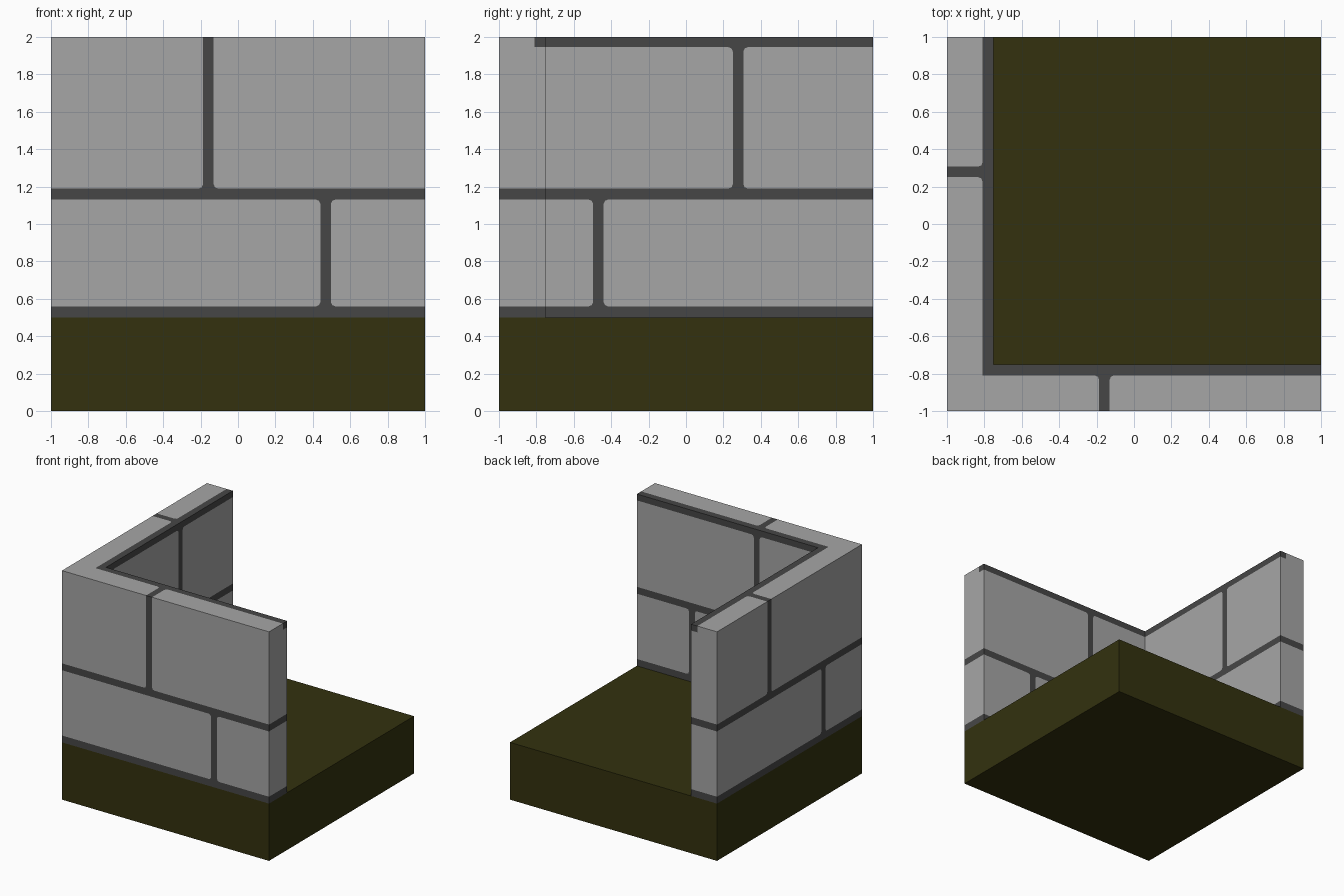
import bpy
import bmesh
from mathutils import Vector

if "Cube" in bpy.data.objects:
    bpy.data.objects.remove(bpy.data.objects["Cube"], do_unlink=True)


def material(name, rgb):
    mat = bpy.data.materials.new(name)
    mat.use_nodes = True
    mat.diffuse_color = (*rgb, 1)
    mat.node_tree.nodes["Principled BSDF"].inputs["Base Color"].default_value = (*rgb, 1)
    return mat


def make_object(name, bm, mats):
    mesh = bpy.data.meshes.new(name)
    bm.to_mesh(mesh)
    bm.free()
    for mat in mats:
        mesh.materials.append(mat)
    obj = bpy.data.objects.new(name, mesh)
    bpy.context.collection.objects.link(obj)
    return obj


stone = material("stone_grey", (0.38, 0.38, 0.38))
mortar = material("mortar_dark_grey", (0.062, 0.062, 0.062))
earth = material("earth_olive", (0.033, 0.031, 0.0045))

FLOOR, TOP = 0.5, 2.0
INNER = -0.75        # inner wall faces
CAP = -0.81          # inner border of the capping stones
RADIUS = 0.022       # rounding of the stone corners

# Ground block
bm = bmesh.new()
bmesh.ops.create_cube(bm, size=2)
for v in bm.verts:
    v.co.z = FLOOR if v.co.z > 0 else 0
make_object("ground_block", bm, [earth])

# Corner wall: L-shaped plan of three quads, extruded upwards
bm = bmesh.new()
ticks = (-1, INNER, 1)
plan = {(i, j): bm.verts.new((ticks[i], ticks[j], FLOOR))
        for i in range(3) for j in range(3) if (i, j) != (2, 2)}
for i, j in ((0, 0), (1, 0), (0, 1)):
    bm.faces.new([plan[i, j], plan[i + 1, j], plan[i + 1, j + 1], plan[i, j + 1]])
raised = bmesh.ops.extrude_face_region(bm, geom=bm.faces[:])["geom"]
bmesh.ops.translate(bm, vec=(0, 0, TOP - FLOOR),
                    verts=[g for g in raised if isinstance(g, bmesh.types.BMVert)])
bmesh.ops.recalc_face_normals(bm, faces=bm.faces[:])
hidden = [f for f in bm.faces if f.calc_center_median().z < FLOOR + 0.001]
bmesh.ops.delete(bm, geom=hidden, context='FACES')

# Joints: the mortar bands (low, high) along each axis
BEDS = ((FLOOR, 0.56), (1.13, 1.19))
CAP_BED = 1.945
JOINTS = {0: {"lower": (0.44, 0.497), "upper": (-0.187, -0.13)},
          1: {"lower": (-0.497, -0.44), "upper": (0.25, 0.307)}}

# Cut the faces along every joint and at the start of each rounded corner
cuts = {0: [CAP, CAP - RADIUS], 1: [CAP, CAP - RADIUS], 2: [CAP_BED, CAP_BED - RADIUS]}
for low, high in BEDS:
    cuts[2] += [low - RADIUS, low, high, high + RADIUS]
for axis, pair in JOINTS.items():
    for low, high in pair.values():
        cuts[axis] += [low - RADIUS, low, high, high + RADIUS]
for axis, values in cuts.items():
    normal = Vector((0, 0, 0))
    normal[axis] = 1
    for value in values:
        bmesh.ops.bisect_plane(bm, geom=bm.verts[:] + bm.edges[:] + bm.faces[:],
                               dist=1e-5, plane_co=normal * value, plane_no=normal)


def is_mortar(c):
    if any(low < c.z < high for low, high in BEDS):
        return True
    if c.x > CAP and c.y > CAP and c.z > CAP_BED:
        return True
    course = "upper" if c.z > BEDS[1][1] else "lower"
    return any(JOINTS[a][course][0] < c[a] < JOINTS[a][course][1] for a in (0, 1))


for f in bm.faces:
    f.material_index = int(is_mortar(f.calc_center_median()))

# Round each stone corner that is surrounded by mortar
corners = []
for f in bm.faces:
    if f.material_index == 0 and len(f.verts) == 4:
        for v in f.verts:
            others = [g for g in v.link_faces if g is not f]
            if len(others) == 3 and all(g.material_index for g in others):
                corners.append((f, v))
for f, v in corners:
    ring = list(f.verts)
    k = ring.index(v)
    before, after, centre = ring[k - 1], ring[(k + 1) % 4], ring[(k + 2) % 4]
    arc = centre.co + (v.co - centre.co) * 0.7071
    new_face, _ = bmesh.utils.face_split(f, before, after, coords=[arc])
    for part in (f, new_face):
        part.material_index = int(v in part.verts[:])

make_object("corner_wall", bm, [stone, mortar])
